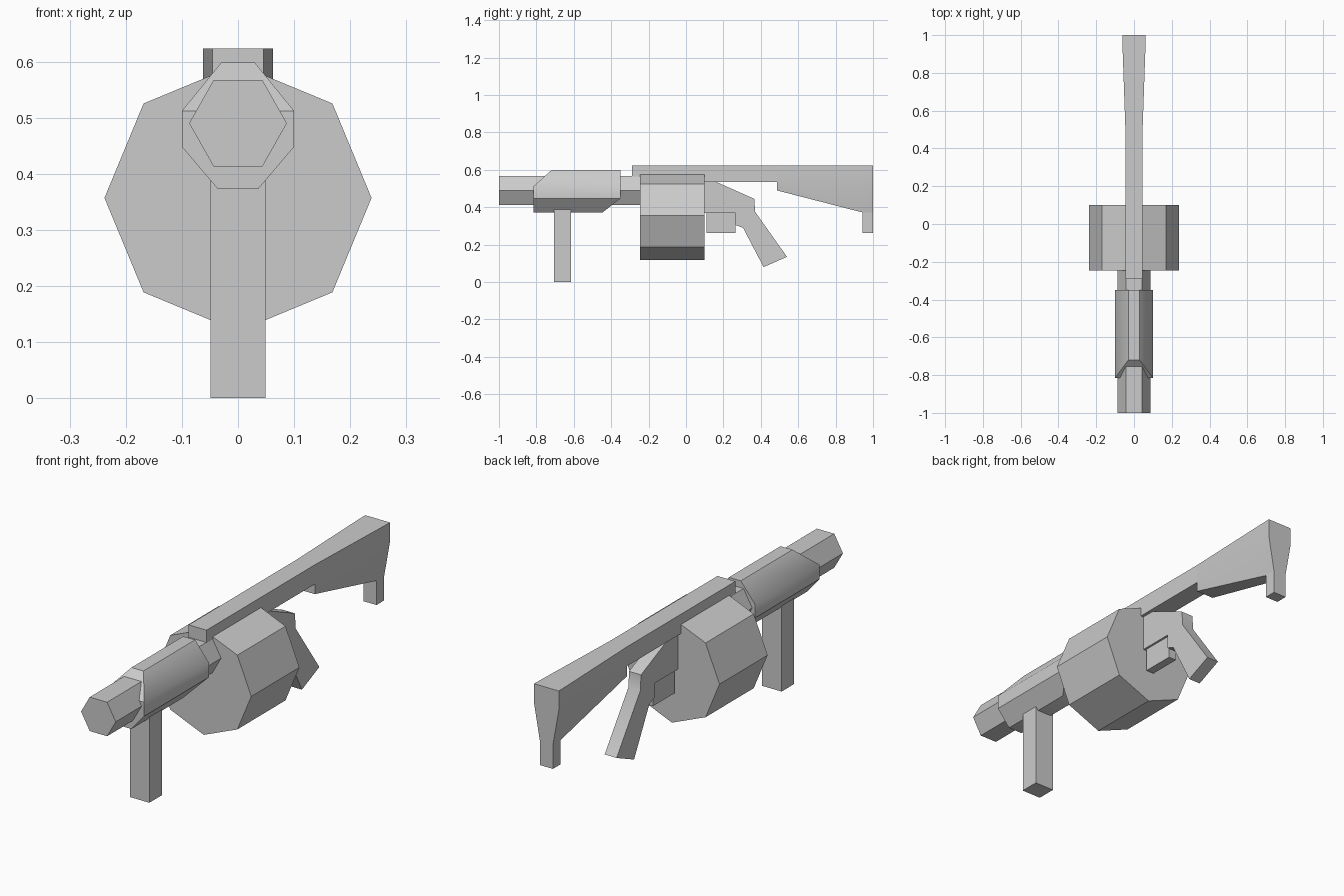
import bpy, bmesh, math

cube = bpy.data.objects.get("Cube")
if cube:
    bpy.data.objects.remove(cube, do_unlink=True)

grey = bpy.data.materials.new("plain grey")
grey.use_nodes = True
COLOUR = (0.6, 0.6, 0.6, 1)
grey.diffuse_color = COLOUR
grey.node_tree.nodes["Principled BSDF"].inputs["Base Color"].default_value = COLOUR


def finish(name, bm):
    """Turn a bmesh into a shaded, coloured object."""
    bmesh.ops.recalc_face_normals(bm, faces=bm.faces)
    mesh = bpy.data.meshes.new(name)
    bm.to_mesh(mesh)
    bm.free()
    mesh.materials.append(grey)
    obj = bpy.data.objects.new(name, mesh)
    bpy.context.collection.objects.link(obj)
    bpy.ops.object.select_all(action='DESELECT')
    obj.select_set(True)
    bpy.context.view_layer.objects.active = obj
    bpy.ops.object.shade_smooth_by_angle(angle=math.radians(40))
    return obj


def loft(name, rings, caps=None):
    """Skin matching rings of points; caps lists the end polygons by index."""
    bm = bmesh.new()
    rows = [[bm.verts.new(p) for p in ring] for ring in rings]
    n = len(rows[0])
    for a, b in zip(rows, rows[1:]):
        for i in range(n):
            j = (i + 1) % n
            bm.faces.new((a[i], a[j], b[j], b[i]))
    for row, polys in zip((rows[0], rows[-1]), caps or ([range(n)], [range(n)])):
        for poly in polys:
            bm.faces.new([row[i] for i in poly])
    return finish(name, bm)


def along_y(name, outline, y0, y1):
    """Prism from an (x, z) outline."""
    return loft(name, [[(x, y, z) for x, z in outline] for y in (y0, y1)])


def across_x(name, outline, half):
    """Prism from a (y, z) outline, symmetric in x."""
    return loft(name, [[(x, y, z) for y, z in outline] for x in (-half, half)])


def rect(y0, y1, z0, z1):
    return [(y0, z0), (y1, z0), (y1, z1), (y0, z1)]


def polygon(n, rx, rz, cz):
    return [(rx * math.cos(k * math.tau / n), cz + rz * math.sin(k * math.tau / n))
            for k in range(n)]


# Hexagonal barrel and eight-sided drum
along_y("barrel", polygon(6, 0.087, 0.089, 0.49), -1.0, -0.2)
along_y("drum", polygon(8, 0.238, 0.238, 0.357), -0.245, 0.1)

# Handguard: octagon with a sloping upper front and a sloping lower rear
guard = [(0.03, 0.598), (0.1, 0.512), (0.1, 0.448), (0.036, 0.373),
         (-0.036, 0.373), (-0.1, 0.448), (-0.1, 0.512), (-0.03, 0.598)]
front = [(x, -0.72 if z > 0.55 else -0.815, z) for x, z in guard]
rear = [(x, -0.445 if z < 0.4 else -0.35, z) for x, z in guard]
loft("handguard", [front, rear],
     ([(0, 1, 6, 7), (1, 2, 3, 4, 5, 6)], [(0, 1, 2, 5, 6, 7), (2, 3, 4, 5)]))

# Front grip and top rail
across_x("front_grip", rect(-0.705, -0.615, 0.0, 0.43), 0.049)
across_x("top_rail", rect(-0.29, 0.486, 0.535, 0.623), 0.045)


# Shoulder stock, flaring at the top and narrowing to the toe
def stock_ring(y, wide, narrow, low):
    right = [(wide, y, 0.623), (wide, y, 0.535), (narrow, y, low)]
    return right + [(-x, y, z) for x, y, z in reversed(right)]


loft("stock", [stock_ring(0.486, 0.045, 0.045, 0.49),
               stock_ring(0.945, 0.061, 0.033, 0.372),
               stock_ring(1.0, 0.062, 0.033, 0.372)])
across_x("stock_toe", rect(0.945, 1.0, 0.262, 0.372), 0.033)

# Rear grip with its housing, and the trigger block
across_x("rear_grip", [(0.05, 0.545), (0.14, 0.545), (0.365, 0.445), (0.37, 0.375),
                       (0.54, 0.135), (0.415, 0.08), (0.305, 0.29), (0.265, 0.305),
                       (0.265, 0.37), (0.05, 0.37)], 0.03)
across_x("trigger_block", rect(0.11, 0.264, 0.262, 0.38), 0.02)
